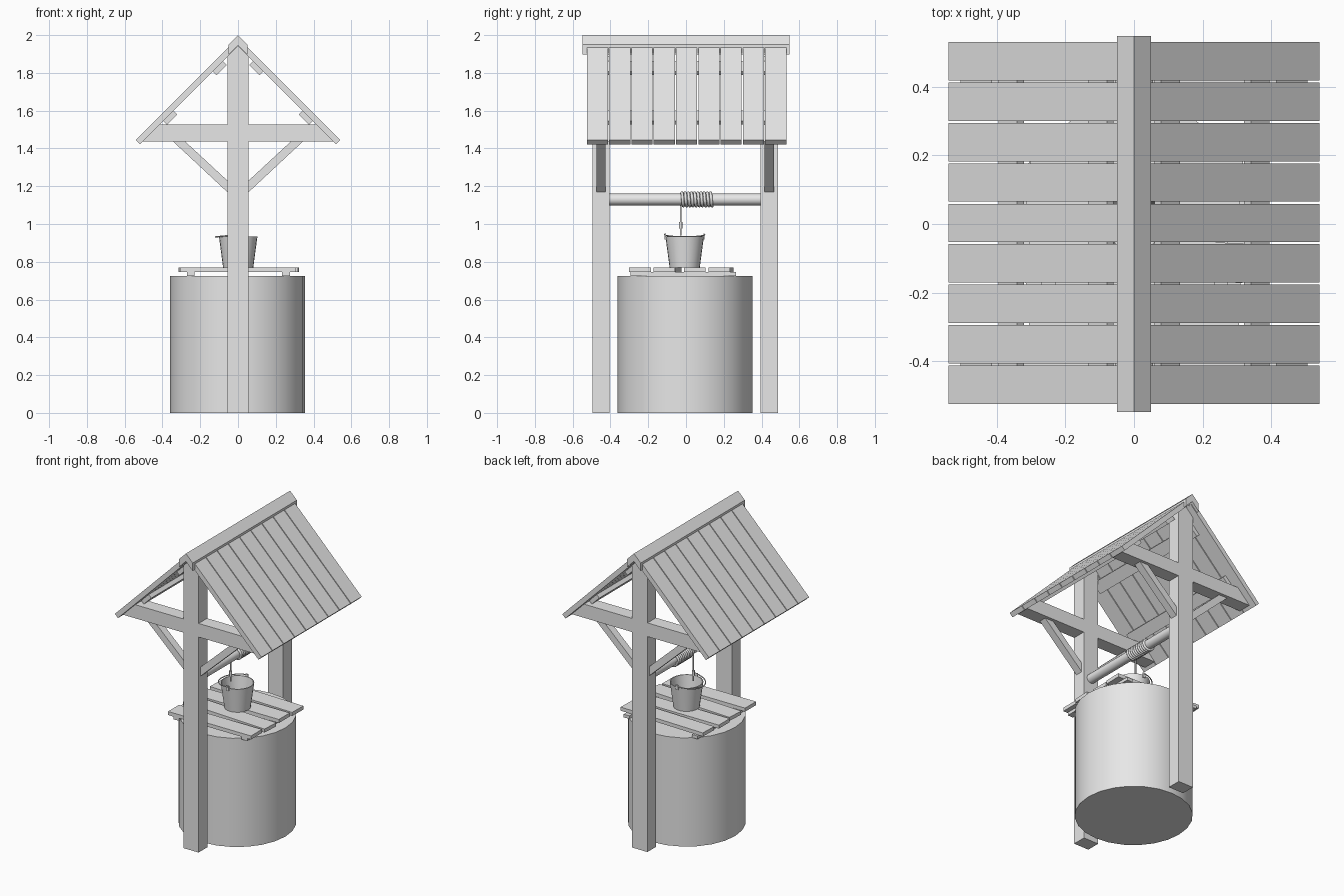
import bpy, bmesh, math
from mathutils import Matrix, Vector

cube = bpy.data.objects.get("Cube")
if cube:
    bpy.data.objects.remove(cube, do_unlink=True)

grey = bpy.data.materials.new("plain grey")
grey.use_nodes = True
grey.diffuse_color = (0.8, 0.8, 0.8, 1)
grey.node_tree.nodes["Principled BSDF"].inputs["Base Color"].default_value = (0.8, 0.8, 0.8, 1)


def finish(name, bm, smooth=False):
    bmesh.ops.recalc_face_normals(bm, faces=bm.faces)
    mesh = bpy.data.meshes.new(name)
    bm.to_mesh(mesh)
    bm.free()
    mesh.materials.append(grey)
    ob = bpy.data.objects.new(name, mesh)
    bpy.context.collection.objects.link(ob)
    if smooth:
        bpy.ops.object.select_all(action='DESELECT')
        ob.select_set(True)
        bpy.context.view_layer.objects.active = ob
        bpy.ops.object.shade_smooth_by_angle(angle=math.radians(40))
    return ob


def prism(name, profile, y0, y1, mirror=False):
    """Extrude an (x, z) profile along y, optionally flipped across x."""
    bm = bmesh.new()
    s = -1 if mirror else 1
    face = bm.faces.new([bm.verts.new((s * x, y0, z)) for x, z in profile])
    ext = bmesh.ops.extrude_face_region(bm, geom=[face])["geom"]
    verts = [g for g in ext if isinstance(g, bmesh.types.BMVert)]
    bmesh.ops.translate(bm, verts=verts, vec=(0, y1 - y0, 0))
    return finish(name, bm)


def box(name, centre, size, turn=0):
    bm = bmesh.new()
    bmesh.ops.create_cube(bm, size=1, matrix=Matrix.Translation(centre)
                          @ Matrix.Rotation(turn, 4, 'Z') @ Matrix.Diagonal((*size, 1)))
    return finish(name, bm)


def lathe(name, centre, profile, sides):
    """Spin an (r, z) profile; a zero radius closes the end."""
    bm = bmesh.new()
    cx, cy = centre
    verts = [bm.verts.new((cx + r, cy, z)) for r, z in profile]
    edges = [bm.edges.new(pair) for pair in zip(verts, verts[1:])]
    bmesh.ops.spin(bm, geom=verts + edges, cent=(cx, cy, 0), axis=(0, 0, 1),
                   angle=math.tau, steps=sides, use_duplicate=False)
    bmesh.ops.remove_doubles(bm, verts=bm.verts, dist=1e-4)
    return finish(name, bm, True)


def tube(name, points, radius):
    """Round cord along a path, converted to a mesh."""
    cu = bpy.data.curves.new(name, 'CURVE')
    cu.dimensions = '3D'
    cu.bevel_depth = radius
    cu.bevel_resolution = 2
    cu.use_fill_caps = True
    spline = cu.splines.new('POLY')
    spline.points.add(len(points) - 1)
    for p, co in zip(spline.points, points):
        p.co = (*co, 1)
    spline.use_smooth = True
    cu.materials.append(grey)
    ob = bpy.data.objects.new(name, cu)
    bpy.context.collection.objects.link(ob)
    bpy.ops.object.select_all(action='DESELECT')
    ob.select_set(True)
    bpy.context.view_layer.objects.active = ob
    bpy.ops.object.convert(target='MESH')


# Well drum
lathe("well_drum", (-0.002, -0.005), [(0, 0), (0.357, 0), (0.357, 0.725), (0, 0.725)], 24)

# Gable frames: pointed post, cross beam and two braces at each end
INNER, OUTER = 1.944, 1.985   # roof plane: x + z, under and upper side
HALF = 0.056
for end, y in (("front", -0.45), ("back", 0.441)):
    prism(end + "_post", [(-HALF, 0), (HALF, 0), (HALF, INNER - HALF), (0, INNER),
                          (-HALF, INNER - HALF)], y - 0.046, y + 0.046)
    low, high = 1.437, 1.528
    a, b = INNER - low, INNER - high
    prism(end + "_cross_beam", [(-a, low), (a, low), (b, high), (-b, high)],
          y - 0.045, y + 0.045)
    for side, flip in (("left", False), ("right", True)):
        prism(f"{end}_{side}_brace", [(0.05, 1.163), (0.05, 1.224), (0.28, low), (0.344, low)],
              y - 0.025, y + 0.025, flip)


def slope_slab(name, s, along0, along1, sum_low, sum_high, y0, y1):
    """Board lying on the 45 degree roof plane, measured by x - z and x + z."""
    corners = ((sum_low, along0), (sum_low, along1), (sum_high, along1), (sum_high, along0))
    prism(name, [((t + d) / 2, (t - d) / 2) for t, d in corners], y0, y1, s)


# Roof planks and the battens under them
for side, flip in (("left", False), ("right", True)):
    for i in range(9):
        y = 0.003 + (i - 4) * 0.118
        slope_slab(f"{side}_roof_plank_{i + 1}", flip, -1.93, -0.903,
                   INNER - 0.004, OUTER, y - 0.056, y + 0.056)
    for label, x in (("upper", 0.108), ("lower", 0.37)):
        d = 2 * x - INNER
        slope_slab(f"{side}_{label}_batten", flip, d - 0.055, d + 0.055,
                   INNER - 0.042, INNER - 0.003, -0.455, 0.455)

# Ridge cap
prism("ridge_cap", [(0, 2), (0.05, 1.95), (0.05, 1.897), (0, 1.947),
                    (-0.05, 1.897), (-0.05, 1.95)], -0.549, 0.549)

# Windlass axle between the posts
bm = bmesh.new()
bmesh.ops.create_cone(bm, cap_ends=True, segments=20, radius1=0.031, radius2=0.031, depth=0.83,
                      matrix=Matrix.Translation((0, -0.005, 1.13))
                      @ Matrix.Rotation(math.pi / 2, 4, 'X'))
finish("windlass_axle", bm, True)

# Rope: coil on the axle, then the hanging length and its knot
TURNS, STEPS = 10, 18
coil = []
for k in range(TURNS * STEPS + 1):
    t = k / STEPS
    ang = math.pi - math.tau * t
    coil.append((0.035 * math.cos(ang), -0.026 + 0.0168 * t, 1.13 + 0.035 * math.sin(ang)))
tube("rope_coil", coil, 0.008)
tube("hanging_rope", [(-0.035, -0.028, 1.13), (-0.035, -0.028, 0.94)], 0.005)
tube("rope_knot", [(-0.035, -0.028, 1.01), (-0.035, -0.028, 0.975)], 0.009)

# Lid: loose boards on two cross battens, some lying slightly askew
lid = ((-0.243, 0.0, 0, -0.008), (-0.098, 0.006, -0.055, 0.008),
       (0.047, -0.003, 0, 0.004), (0.185, 0.008, -0.03, 0.0))
for i, (y, x, turn, extra) in enumerate(lid):
    box(f"lid_board_{i + 1}", (x, y, 0.758), (0.62 + extra, 0.115, 0.024), turn)
for side, x in (("left", 0.254), ("right", -0.25)):
    box(f"{side}_lid_batten", (x, -0.015, 0.736), (0.042, 0.56, 0.021))

# Bucket: thin tapered shell with ears and a fallen wire handle
BY, RIM = -0.007, 0.935
lathe("bucket", (0.001, BY), [(0, 0.771), (0.08, 0.771), (0.102, RIM), (0.096, RIM),
                              (0.075, 0.779), (0, 0.779)], 24)
for side, s in (("front", -1), ("back", 1)):
    box(side + "_bucket_ear", (0, BY + s * 0.102, 0.935), (0.02, 0.007, 0.032))
arc = [math.pi * k / 24 for k in range(25)]
tube("bucket_handle", [(-0.118 * math.sin(a), BY + 0.106 * math.cos(a),
                        0.944 - 0.012 * math.sin(a)) for a in arc], 0.0035)
